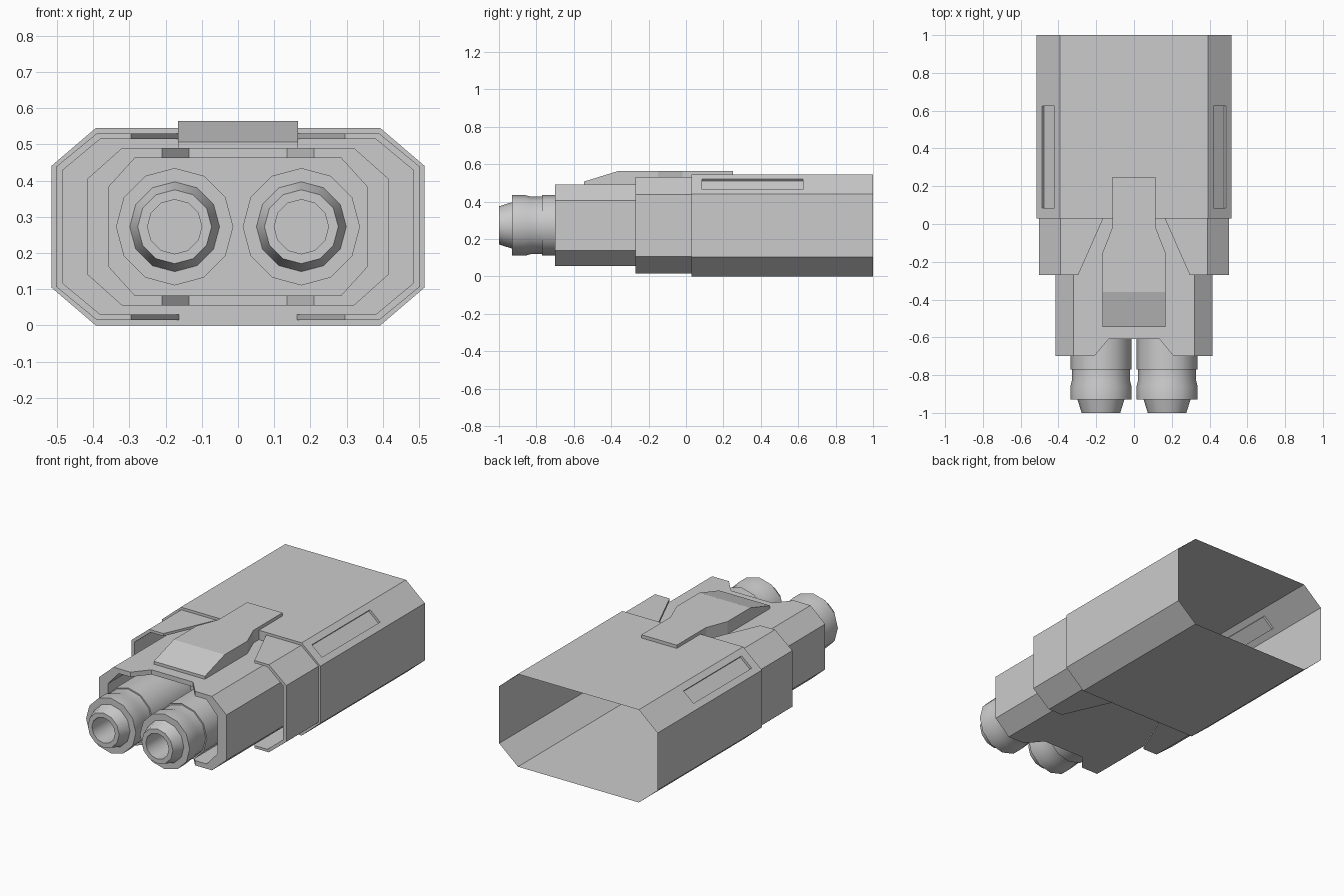
import bpy, bmesh, math
from mathutils import Vector

if "Cube" in bpy.data.objects:
    bpy.data.objects.remove(bpy.data.objects["Cube"])


def make_object(name, bm, fix_normals=True):
    if fix_normals:
        bmesh.ops.recalc_face_normals(bm, faces=bm.faces)
    mesh = bpy.data.meshes.new(name)
    bm.to_mesh(mesh)
    bm.free()
    ob = bpy.data.objects.new(name, mesh)
    bpy.context.collection.objects.link(ob)
    return ob


def loft(rings, cap_first=False, cap_last=False, loop=False):
    """Bridge successive rings of points with quads."""
    bm = bmesh.new()
    vs = [[bm.verts.new(p) for p in ring] for ring in rings]
    pairs = list(zip(vs, vs[1:]))
    if loop:
        pairs.append((vs[-1], vs[0]))
    for a, b in pairs:
        n = len(a)
        for i in range(n):
            j = (i + 1) % n
            bm.faces.new((a[i], a[j], b[j], b[i]))
    if cap_first:
        bm.faces.new(vs[0])
    if cap_last:
        bm.faces.new(vs[-1])
    return bm


def octagon(y, w, flat, half_h, side_h, zc=0.2725):
    """Chamfered rectangle in the xz plane."""
    return [(sx, y, zc + sz) for sx, sz in (
        (w, -side_h), (w, side_h), (flat, half_h), (-flat, half_h),
        (-w, side_h), (-w, -side_h), (-flat, -half_h), (flat, -half_h))]


def cut(ob, outline):
    """Cut a plan outline vertically through an object."""
    cutter = make_object("cutter", loft(
        [[(x, y, z) for x, y in outline] for z in (-0.2, 0.8)], True, True))
    cutter.hide_render = True
    mod = ob.modifiers.new("notch", 'BOOLEAN')
    mod.operation = 'DIFFERENCE'
    mod.solver = 'EXACT'
    mod.object = cutter
    bpy.context.view_layer.objects.active = ob
    bpy.ops.object.modifier_apply(modifier=mod.name)
    bpy.data.objects.remove(cutter)


# Rear shell: thin sheet, open at the back, sunken slot in each upper chamfer
SHELL = (0.515, 0.393, 0.2725, 0.168)
bm = loft([octagon(0.03, *SHELL), octagon(1.0, *SHELL)], cap_first=True)
bmesh.ops.recalc_face_normals(bm, faces=bm.faces)
for side in (1, -1):
    target = Vector((side * 0.454, 0.515, 0.4925))
    face = min(bm.faces, key=lambda f: (f.calc_center_median() - target).length)
    inward = Vector((-side * 0.65, 0, -0.76)) * 0.014
    bmesh.ops.inset_individual(bm, faces=[face], thickness=0.053)
    for v in face.verts:
        v.co.y = 0.625 if v.co.y > 0.5 else 0.085
    bmesh.ops.inset_individual(bm, faces=[face], thickness=0.0005)
    bmesh.ops.translate(bm, verts=face.verts, vec=inward)
make_object("rear_shell", bm, fix_normals=False)

# Middle collar: tube with a V gap above and below
OUT, INN = (0.503, 0.39, 0.2575, 0.165), (0.483, 0.38, 0.2425, 0.157)
collar = make_object("collar", loft(
    [octagon(0.03, *OUT), octagon(-0.27, *OUT),
     octagon(-0.27, *INN), octagon(0.03, *INN)], loop=True))
cut(collar, [(-0.309, -0.3), (0.309, -0.3), (0.158, 0.04), (-0.158, 0.04)])

# Front sleeve: thick-walled pocket with notched mouth
OUT, INN = (0.415, 0.32, 0.2175, 0.133), (0.357, 0.285, 0.1895, 0.11)
sleeve = make_object("front_sleeve", loft(
    [octagon(0.03, *OUT), octagon(-0.70, *OUT),
     octagon(-0.70, *INN), octagon(-0.40, *INN)], True, True))
cut(sleeve, [(-0.227, -0.72), (0.227, -0.72), (0.135, -0.61), (-0.135, -0.61)])

# Latch lever: ramped plate narrowing to a tongue over the shell
stations = [(-0.545, 0.166, 0.485, 0.507), (-0.36, 0.166, 0.485, 0.564),
            (-0.15, 0.166, 0.485, 0.564), (-0.02, 0.115, 0.485, 0.564),
            (0.03, 0.115, 0.485, 0.564), (0.032, 0.115, 0.543, 0.564),
            (0.25, 0.115, 0.543, 0.564)]
make_object("latch_lever", loft(
    [[(-w, y, lo), (w, y, lo), (w, y, hi), (-w, y, hi)]
     for y, w, lo, hi in stations], True, True))

# Twin ferrules: 12-sided turned tubes with a groove and tapered tip
profile = [(-0.40, 0.162), (-0.77, 0.162), (-0.77, 0.154), (-0.83, 0.154),
           (-0.86, 0.162), (-0.93, 0.162), (-0.93, 0.124), (-1.0, 0.102),
           (-1.0, 0.075), (-0.80, 0.075)]
for side, label in ((-1, "left"), (1, "right")):
    rings = [[(side * 0.175 + r * math.cos(k * math.tau / 12), y,
               0.2725 + r * math.sin(k * math.tau / 12)) for k in range(12)]
             for y, r in profile]
    ob = make_object("ferrule_" + label, loft(rings, True, True))
    bpy.ops.object.select_all(action='DESELECT')
    ob.select_set(True)
    bpy.context.view_layer.objects.active = ob
    bpy.ops.object.shade_smooth_by_angle(angle=math.radians(35))
